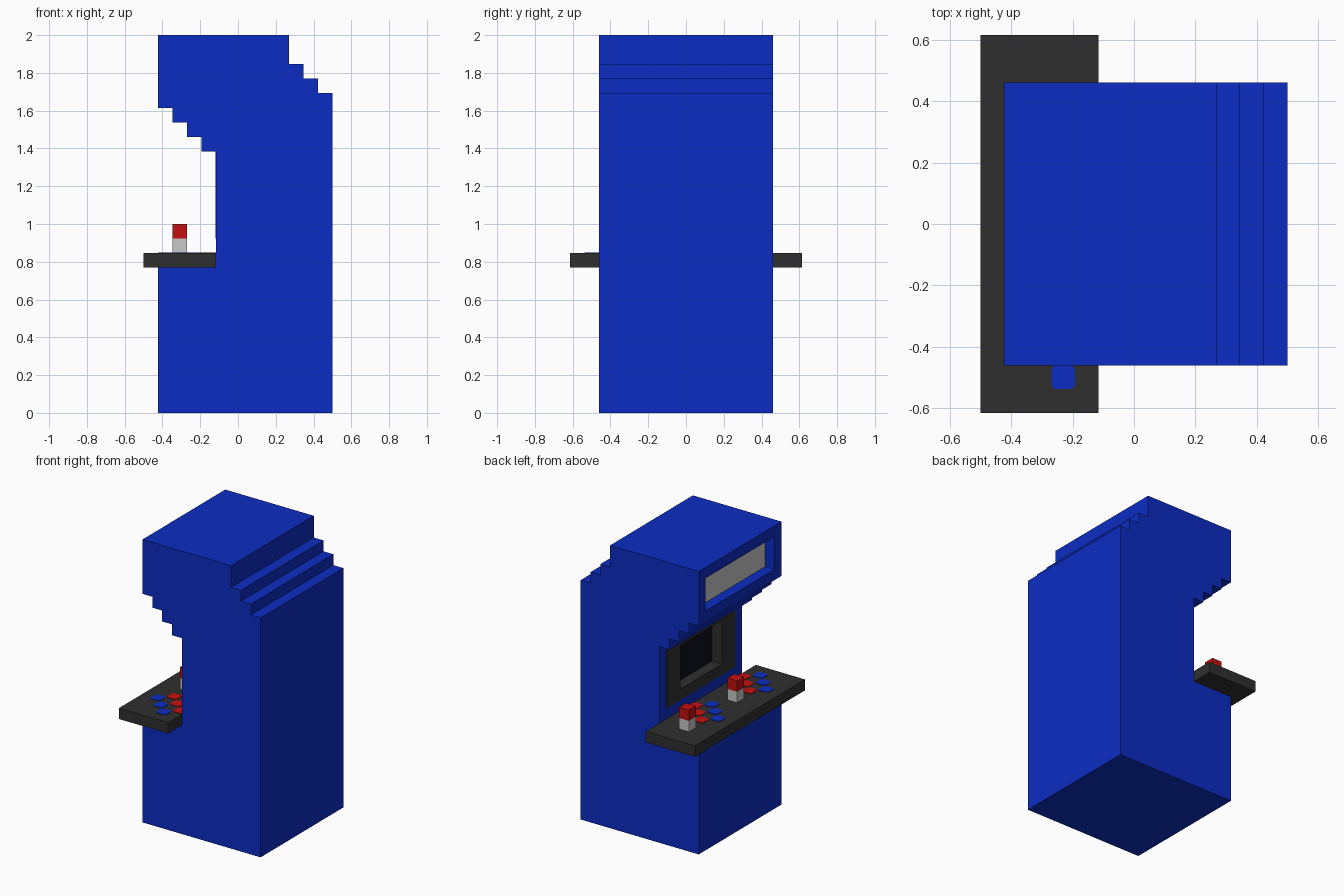
import bpy, bmesh

cube = bpy.data.objects.get("Cube")
if cube:
    bpy.data.objects.remove(cube, do_unlink=True)

U = 1 / 13  # one grid block; x counts from the control panel's front edge


def material(name, rgb):
    lin = [(c / 255 / 12.92 if c < 11 else ((c / 255 + 0.055) / 1.055) ** 2.4) for c in rgb]
    m = bpy.data.materials.new(name)
    m.use_nodes = True
    m.diffuse_color = (*lin, 1)
    m.node_tree.nodes["Principled BSDF"].inputs["Base Color"].default_value = (*lin, 1)
    return m


BLUE = material("cabinet blue", (12, 44, 195))
RED = material("bright red", (196, 16, 16))
GREY = material("light grey", (200, 200, 200))
DARK = material("charcoal", (47, 47, 47))
BLACK = material("screen black", (13, 13, 28))


def prism(name, outline, lift, mat):
    """Extrude a block-unit outline along the lift vector."""
    bm = bmesh.new()
    at = lambda p: ((p[0] - 6.5) * U, p[1] * U, p[2] * U)
    face = bm.faces.new([bm.verts.new(at(p)) for p in outline])
    top = bmesh.ops.extrude_face_region(bm, geom=[face])
    verts = [g for g in top["geom"] if isinstance(g, bmesh.types.BMVert)]
    bmesh.ops.translate(bm, vec=[c * U for c in lift], verts=verts)
    bmesh.ops.recalc_face_normals(bm, faces=bm.faces)
    me = bpy.data.meshes.new(name)
    bm.to_mesh(me)
    bm.free()
    me.materials.append(mat)
    ob = bpy.data.objects.new(name, me)
    bpy.context.collection.objects.link(ob)
    return ob


def box(name, x, y, z, mat):
    outline = [(x[0], y[0], z[0]), (x[1], y[0], z[0]), (x[1], y[1], z[0]), (x[0], y[1], z[0])]
    return prism(name, outline, (0, 0, z[1] - z[0]), mat)


def cut(ob, x, y, z):
    """Cut a box-shaped recess and discard the cutter."""
    cutter = box("cutter", x, y, z, ob.data.materials[0])
    cutter.hide_render = True
    mod = ob.modifiers.new("recess", "BOOLEAN")
    mod.operation = "DIFFERENCE"
    mod.solver = "EXACT"
    mod.object = cutter
    bpy.context.view_layer.objects.active = ob
    bpy.ops.object.modifier_apply(modifier=mod.name)
    bpy.data.objects.remove(cutter, do_unlink=True)


# Cabinet: stepped side profile extruded across the width
profile = [(1, 0), (13, 0), (13, 22), (12, 22), (12, 23), (11, 23), (11, 24), (10, 24), (10, 26),
           (1, 26), (1, 21), (2, 21), (2, 20), (3, 20), (3, 19), (4, 19), (4, 18), (5, 18),
           (5, 10), (1, 10)]
cabinet = prism("cabinet", [(x, -6, z) for x, z in profile], (0, 12, 0), BLUE)
cut(cabinet, (0.5, 2), (-5, 5), (22, 25))
cut(cabinet, (4.5, 6.1), (-3.5, 3.5), (12.5, 17.5))

# Lit sign at the back of the upper recess
box("marquee_panel", (1.95, 2.05), (-5, 5), (22, 25), GREY)

# Screen surround with its sunken display
bezel = box("screen_bezel", (4.95, 6.2), (-5, 5), (12, 18), DARK)
cut(bezel, (4.5, 6), (-3, 3), (13, 17))
box("screen", (5.95, 6.05), (-3, 3), (13, 17), BLACK)

# Overhanging control panel
box("control_panel", (0, 5), (-8, 8), (10, 11), DARK)


def button(name, x, y, mat):
    h, c = 0.5, 0.36  # half width and chamfer start
    ring = [(h, -c), (h, c), (c, h), (-c, h), (-h, c), (-h, -c), (-c, -h), (c, -h)]
    prism(name, [(x + a, y + b, 11) for a, b in ring], (0, 0, 0.05), mat)


# One stick and two diagonal rows of buttons for each player
for player, shift in (("first", 7), ("second", 0)):
    y = (shift - 2, shift - 1)
    box(player + "_stick_shaft", (2, 3), y, (11, 12), GREY)
    box(player + "_stick_knob", (2, 3), y, (12, 13), RED)
    for i in range(3):
        button(f"{player}_blue_button_{i + 1}", 1.5 + i, shift - 4.5 - i, BLUE)
        button(f"{player}_red_button_{i + 1}", 2.5 + i, shift - 3.5 - i, RED)
